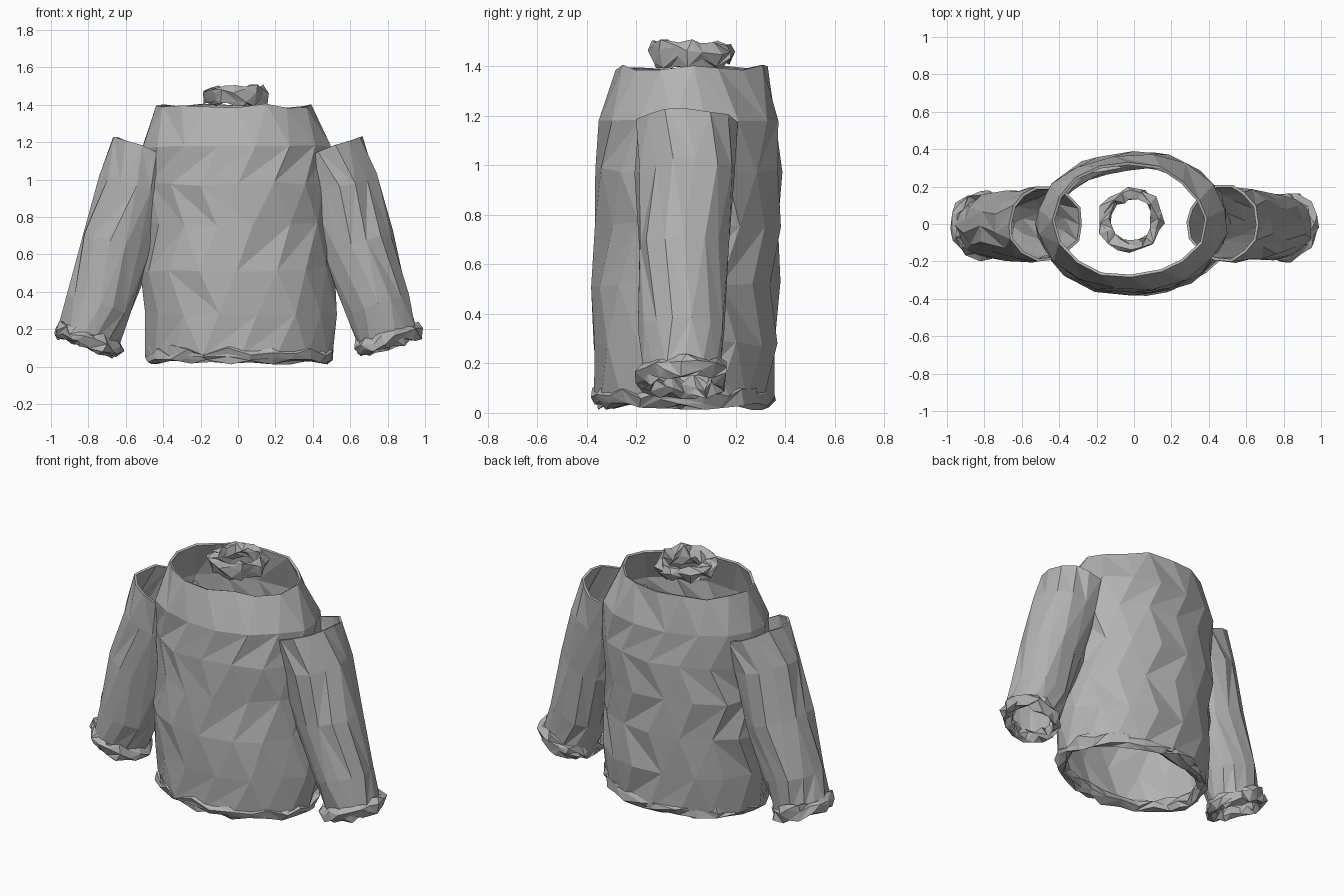
import bpy, bmesh, math, random
from mathutils import Vector, Matrix

random.seed(7)
if "Cube" in bpy.data.objects:
    bpy.data.objects.remove(bpy.data.objects["Cube"])

wool = bpy.data.materials.new("grey wool")
wool.use_nodes = True
GREY = (0.45, 0.45, 0.45, 1)
wool.diffuse_color = GREY
wool.node_tree.nodes["Principled BSDF"].inputs["Base Color"].default_value = GREY


def shake(amount):
    return Vector([random.uniform(-amount, amount) for _ in range(3)])


def skin(name, rings, closed=False):
    """Join rings of points with randomly split quads, flat shaded."""
    bm = bmesh.new()
    loops = [[bm.verts.new(p) for p in ring] for ring in rings]
    pairs = list(zip(loops, loops[1:]))
    if closed:
        pairs.append((loops[-1], loops[0]))
    for low, high in pairs:
        n = len(low)
        for i in range(n):
            a, b, c, d = low[i], low[(i + 1) % n], high[(i + 1) % n], high[i]
            tris = ((a, b, c), (a, c, d)) if random.random() < 0.5 else ((a, b, d), (b, c, d))
            for tri in tris:
                bm.faces.new(tri)
    bmesh.ops.recalc_face_normals(bm, faces=bm.faces)
    mesh = bpy.data.meshes.new(name)
    bm.to_mesh(mesh)
    bm.free()
    mesh.materials.append(wool)
    obj = bpy.data.objects.new(name, mesh)
    bpy.context.collection.objects.link(obj)
    return obj


def tube(name, profile, frame, sides, jitter, thickness):
    """Open cloth tube; profile rows are height, x centre, y centre, x radius, y radius."""
    rings = []
    for row, (h, cx, cy, rx, ry) in enumerate(profile):
        ring = []
        for i in range(sides):
            a = math.tau * (i + 0.5 * (row % 2)) / sides
            p = Vector((cx + rx * math.cos(a), cy + ry * math.sin(a), h))
            ring.append(frame @ (p + shake(jitter)))
        rings.append(ring)
    obj = skin(name, rings)
    cloth = obj.modifiers.new("cloth thickness", "SOLIDIFY")
    cloth.thickness = thickness
    cloth.offset = -1
    return obj


def roll(name, frame, rx, ry, width, height, sides, jitter):
    """Crumpled ring of gathered cloth."""
    rings = []
    for i in range(sides):
        a = math.tau * i / sides
        ring = []
        for j in range(6):
            b = math.tau * (j + 0.5 * (i % 2)) / 6
            out = width * math.cos(b)
            p = Vector(((rx + out) * math.cos(a), (ry + out) * math.sin(a), height * math.sin(b)))
            ring.append(frame @ (p + shake(jitter)))
        rings.append(ring)
    return skin(name, rings, closed=True)


# Torso: open at the hem and at the shoulders
torso_profile = [
    (0.06, 0.01, -0.01, 0.50, 0.36),
    (0.28, 0.01, 0.00, 0.52, 0.37),
    (0.52, 0.00, 0.00, 0.52, 0.38),
    (0.76, -0.01, 0.01, 0.51, 0.38),
    (0.98, -0.01, 0.01, 0.51, 0.38),
    (1.18, -0.01, 0.01, 0.51, 0.37),
    (1.395, -0.02, 0.02, 0.41, 0.305),
]
tube("torso", torso_profile, Matrix(), 16, 0.012, 0.015)

# Hem and collar
roll("hem", Matrix.Translation((0.01, -0.01, 0.065)), 0.475, 0.335, 0.035, 0.045, 26, 0.014)
roll("collar", Matrix.Translation((-0.015, 0.02, 1.45)), 0.145, 0.14, 0.026, 0.048, 16, 0.018)

# Sleeves with gathered cuffs, leaning outward
for side, label in ((1, "left"), (-1, "right")):
    wrist = Vector((side * 0.80, -0.01, 0.15))
    shoulder = Vector((side * 0.475, 0.015, 1.165))
    axis = shoulder - wrist
    length = axis.length
    lean = math.atan2(axis.x, axis.z)
    frame = Matrix.Translation(wrist) @ Matrix.Rotation(lean, 4, "Y")
    sleeve_profile = [
        (0.0, 0, 0, 0.165, 0.16),
        (length * 0.18, 0, 0, 0.18, 0.175),
        (length * 0.5, side * 0.005, 0, 0.20, 0.185),
        (length * 0.8, side * 0.005, 0.01, 0.205, 0.20),
        (length, 0, 0.015, 0.21, 0.205),
    ]
    tube(label + "_sleeve", sleeve_profile, frame, 14, 0.01, 0.015)
    cuff_frame = Matrix.Translation(wrist - axis * 0.005) @ Matrix.Rotation(lean, 4, "Y")
    roll(label + "_cuff", cuff_frame, 0.155, 0.155, 0.034, 0.045, 18, 0.016)
